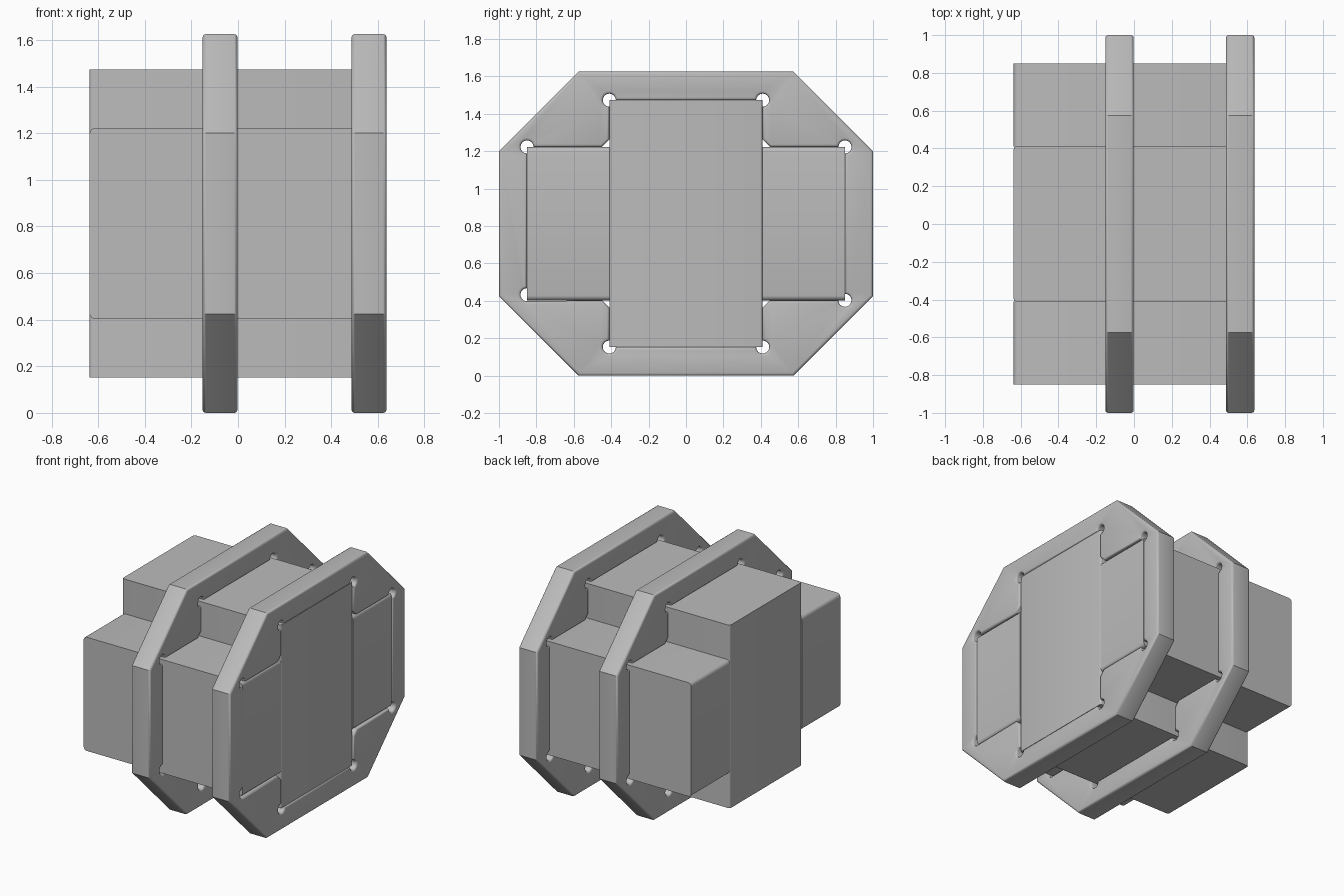
import bpy
import bmesh
from math import sin, cos, radians
from mathutils import Vector

if "Cube" in bpy.data.objects:
    bpy.data.objects.remove(bpy.data.objects["Cube"])

MID = 0.8125                    # height of the centre
HALF_W, HALF_H = 0.41, 0.66     # upright block
SIDE_W, SIDE_H = 0.85, 0.41     # crosswise block
RELIEF, CHAMFER, ROUND = 0.035, 0.04, 0.014

grey = bpy.data.materials.new("plain grey")
grey.use_nodes = True
grey.diffuse_color = (0.5, 0.5, 0.5, 1)
grey.node_tree.nodes["Principled BSDF"].inputs["Base Color"].default_value = grey.diffuse_color


def finish(bm, name):
    bmesh.ops.recalc_face_normals(bm, faces=bm.faces)
    mesh = bpy.data.meshes.new(name)
    bm.to_mesh(mesh)
    bm.free()
    mesh.materials.append(grey)
    obj = bpy.data.objects.new(name, mesh)
    bpy.context.collection.objects.link(obj)
    bpy.ops.object.select_all(action="DESELECT")
    obj.select_set(True)
    bpy.context.view_layer.objects.active = obj
    bpy.ops.object.shade_smooth_by_angle(angle=radians(35))


def block(name, low, high, axis, width):
    """Box whose end edges running along one axis are rounded."""
    low, high = Vector(low), Vector(high)
    bm = bmesh.new()
    bmesh.ops.create_cube(bm, size=1)
    for v in bm.verts:
        v.co = (low + high) / 2 + v.co * (high - low)
    edges = [e for e in bm.edges
             if abs((e.verts[0].co - e.verts[1].co).normalized()[axis]) > 0.9]
    bmesh.ops.bevel(bm, geom=edges, offset=width, segments=4, profile=0.5, affect="EDGES")
    finish(bm, name)


def arc(y, z, start, end, steps=12):
    angles = [radians(start + (end - start) * i / steps) for i in range(steps + 1)]
    return [Vector((y + RELIEF * cos(a), z + RELIEF * sin(a))) for a in angles]


def quarter(shifted=False):
    """One quadrant of the cross-shaped hole, with round corner reliefs."""
    if shifted:
        side = arc(SIDE_W, SIDE_H - 0.03, -90, 90)
    else:
        side = arc(SIDE_W, SIDE_H, -90, 180)
    inner = [Vector((HALF_W + CHAMFER, SIDE_H)), Vector((HALF_W, SIDE_H + CHAMFER))]
    return side + inner + arc(HALF_W, HALF_H, -90, 180)


def mirrored(points):
    return [Vector((-p.x, p.y)) for p in reversed(points)]


def inset(loop, d):
    """Shift a loop to its left by d with mitred corners."""
    result = []
    for i, p in enumerate(loop):
        a = (p - loop[i - 1]).normalized()
        b = (loop[(i + 1) % len(loop)] - p).normalized()
        na, nb = Vector((-a.y, a.x)), Vector((-b.y, b.x))
        result.append(p + (na + nb) * d / (1 + na.dot(nb)))
    return result


q = quarter()
hole = q + mirrored(q) + [-p for p in quarter(True)] + [-p for p in mirrored(q)]
corner = [Vector((1, 0.388)), Vector((0.575, MID))]
outline = corner + mirrored(corner) + [-p for p in corner] + [-p for p in mirrored(corner)]


def plate(name, x0, x1):
    """Eight-sided plate with a hole and softened rims."""
    bm = bmesh.new()
    turn = [radians(a) for a in (0, 30, 60, 90)]
    half = [(ROUND * (1 - cos(a)), ROUND * (1 - sin(a))) for a in turn]
    levels = [(x0 + x, d) for x, d in half] + [(x1 - x, d) for x, d in reversed(half)]
    caps = [[], []]
    for loop, sign in ((outline, 1), (hole, -1)):
        rings = [[bm.verts.new((x, p.x, p.y + MID)) for p in inset(loop, sign * d)]
                 for x, d in levels]
        n = len(loop)
        for r, s in zip(rings, rings[1:]):
            for i in range(n):
                j = (i + 1) % n
                bm.faces.new((r[i], r[j], s[j], s[i]))
        for cap, ring in zip(caps, (rings[0], rings[-1])):
            cap += [bm.edges.get((ring[i - 1], ring[i])) for i in range(n)]
    for cap in caps:
        bmesh.ops.triangle_fill(bm, edges=cap, use_beauty=True)
    finish(bm, name)


# Crossed blocks
block("upright_block", (-0.637, -HALF_W, MID - HALF_H), (0.63, HALF_W, MID + HALF_H), 2, 0.014)
for name, y0, y1 in (("front_block", -SIDE_W, -HALF_W), ("back_block", HALF_W, SIDE_W)):
    block(name, (-0.637, y0, MID - SIDE_H), (0.63, y1, MID + SIDE_H), 1, 0.025)

# Clamping plates
plate("middle_plate", -0.152, -0.002)
plate("end_plate", 0.487, 0.637)
